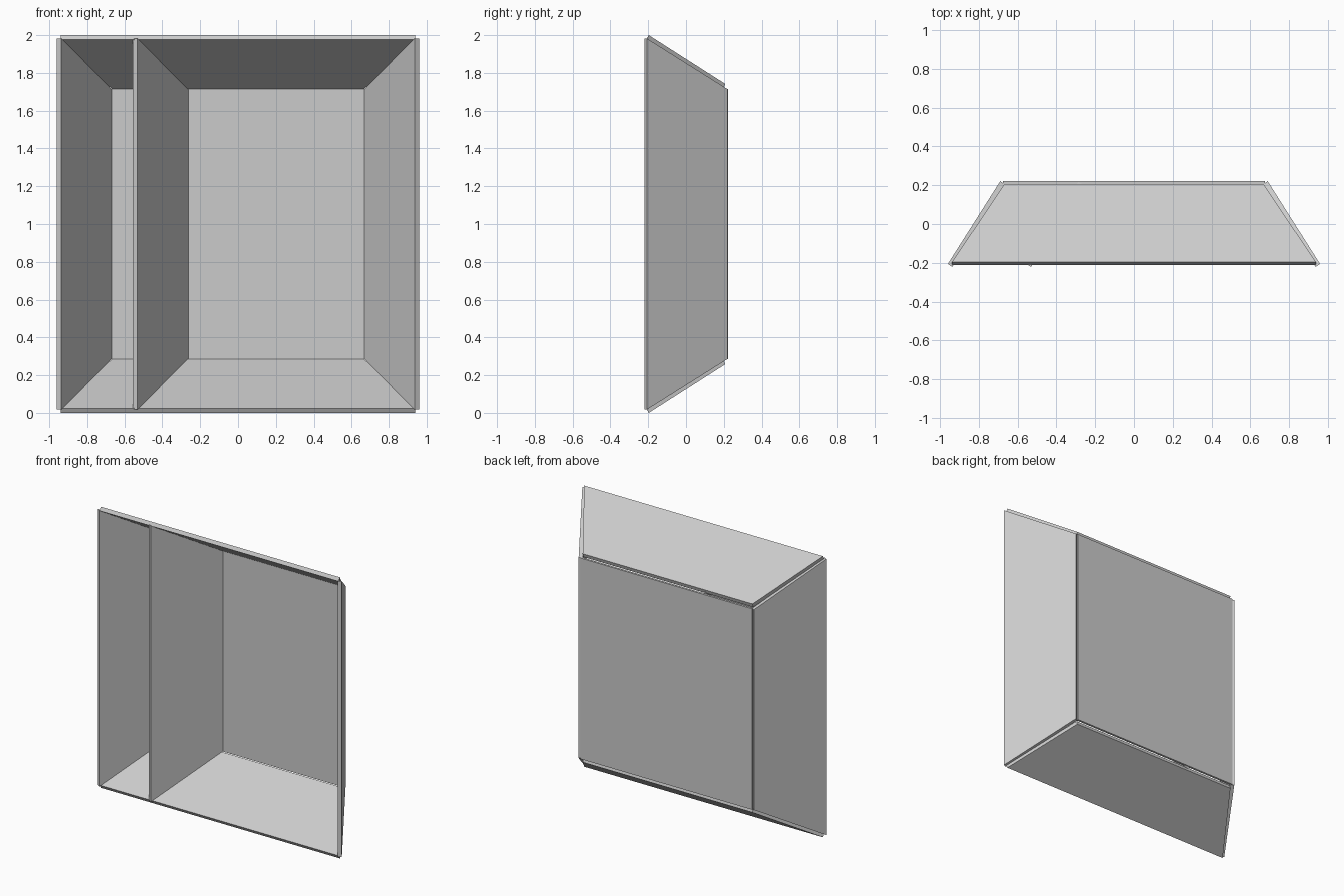
import bpy, bmesh

if "Cube" in bpy.data.objects:
    bpy.data.objects.remove(bpy.data.objects["Cube"])


def panel(name, profile, axis, sign=1, shift=0.0):
    """Tapered board. Profile points are (outward, y, half_width), centred on z = 1."""
    bm = bmesh.new()
    rings = []
    for side in (-1, 1):
        ring = []
        for out, y, half in profile:
            if axis == 'x':
                co = (sign * out + shift, y, 1 + side * half)
            else:
                co = (side * half, y, 1 + sign * out)
            ring.append(bm.verts.new(co))
        rings.append(ring)
    a, b = rings
    bm.faces.new(a)
    bm.faces.new(b[::-1])
    for i in range(4):
        j = (i + 1) % 4
        bm.faces.new((a[i], b[i], b[j], a[j]))
    bmesh.ops.recalc_face_normals(bm, faces=bm.faces)
    mesh = bpy.data.meshes.new(name)
    bm.to_mesh(mesh)
    bm.free()
    obj = bpy.data.objects.new(name, mesh)
    bpy.context.collection.objects.link(obj)
    return obj


# Board cross-sections: inner front, outer front, outer rear, inner rear
side_profile = [(0.937, -0.221, 0.982), (0.960, -0.206, 0.982),
                (0.690, 0.221, 0.713), (0.667, 0.206, 0.713)]
shelf_profile = [(0.976, -0.211, 0.939), (1.0, -0.197, 0.939),
                 (0.742, 0.207, 0.668), (0.716, 0.199, 0.668)]

# Slanted side walls, and a divider parallel to the left wall
panel("right_side", side_profile, 'x', 1)
panel("left_side", side_profile, 'x', -1)
panel("divider", side_profile, 'x', -1, 0.405)

# Slanted top and bottom boards
panel("top_board", shelf_profile, 'z', 1)
panel("bottom_board", shelf_profile, 'z', -1)

# Back panel
bpy.ops.mesh.primitive_cube_add(size=1, location=(0, 0.2135, 1))
back = bpy.context.object
back.name = "back_panel"
back.scale = (1.35, 0.016, 1.43)
